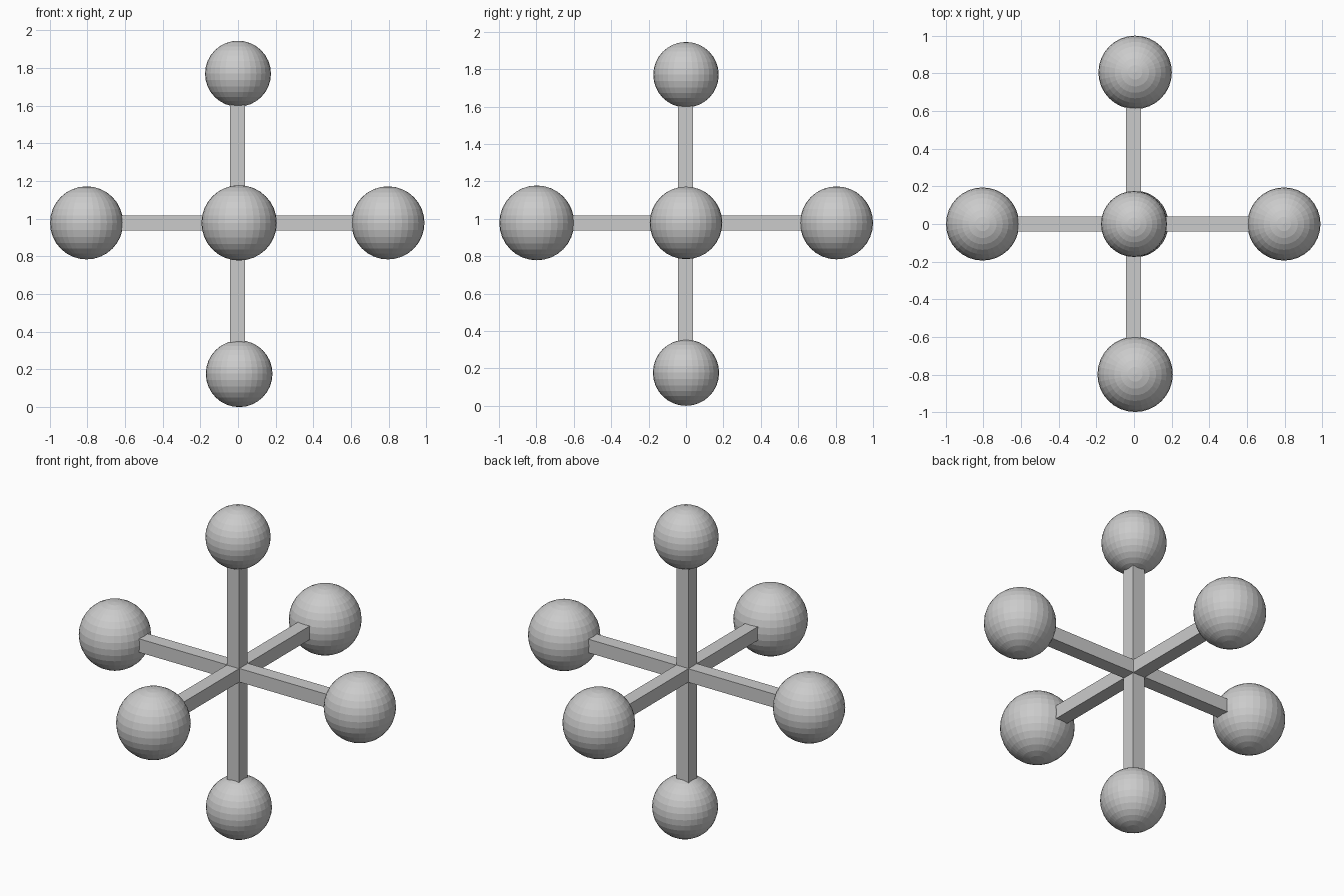
import bpy

if "Cube" in bpy.data.objects:
    bpy.data.objects.remove(bpy.data.objects["Cube"])

MID = 0.978    # height of the crossing point
BAR = 0.08     # bar thickness
REACH = 0.75   # bars end inside the balls


def ball(name, location, radius):
    bpy.ops.mesh.primitive_uv_sphere_add(segments=32, ring_count=16,
                                         radius=radius, location=location)
    bpy.context.object.name = name


def bar(name, axis, centre):
    size = [BAR, BAR, BAR]
    size[axis] = 2 * REACH
    bpy.ops.mesh.primitive_cube_add(size=1, location=centre)
    obj = bpy.context.object
    obj.name = name
    obj.scale = size
    bpy.ops.object.transform_apply(location=False, rotation=False, scale=True)


# Three crossing square bars
bar("side_bar", 0, (0, 0, MID))
bar("depth_bar", 1, (-0.003, 0, MID))
bar("upright_bar", 2, (-0.003, -0.003, MID))

# Ball on each bar end
ball("left_ball", (-0.804, 0, MID), 0.194)
ball("right_ball", (0.796, 0, MID), 0.194)
ball("front_ball", (0.006, -0.798, MID), 0.2)
ball("back_ball", (0.006, 0.805, MID), 0.195)
ball("top_ball", (0, 0, 1.77), 0.175)
ball("bottom_ball", (0.006, 0, 0.177), 0.177)
